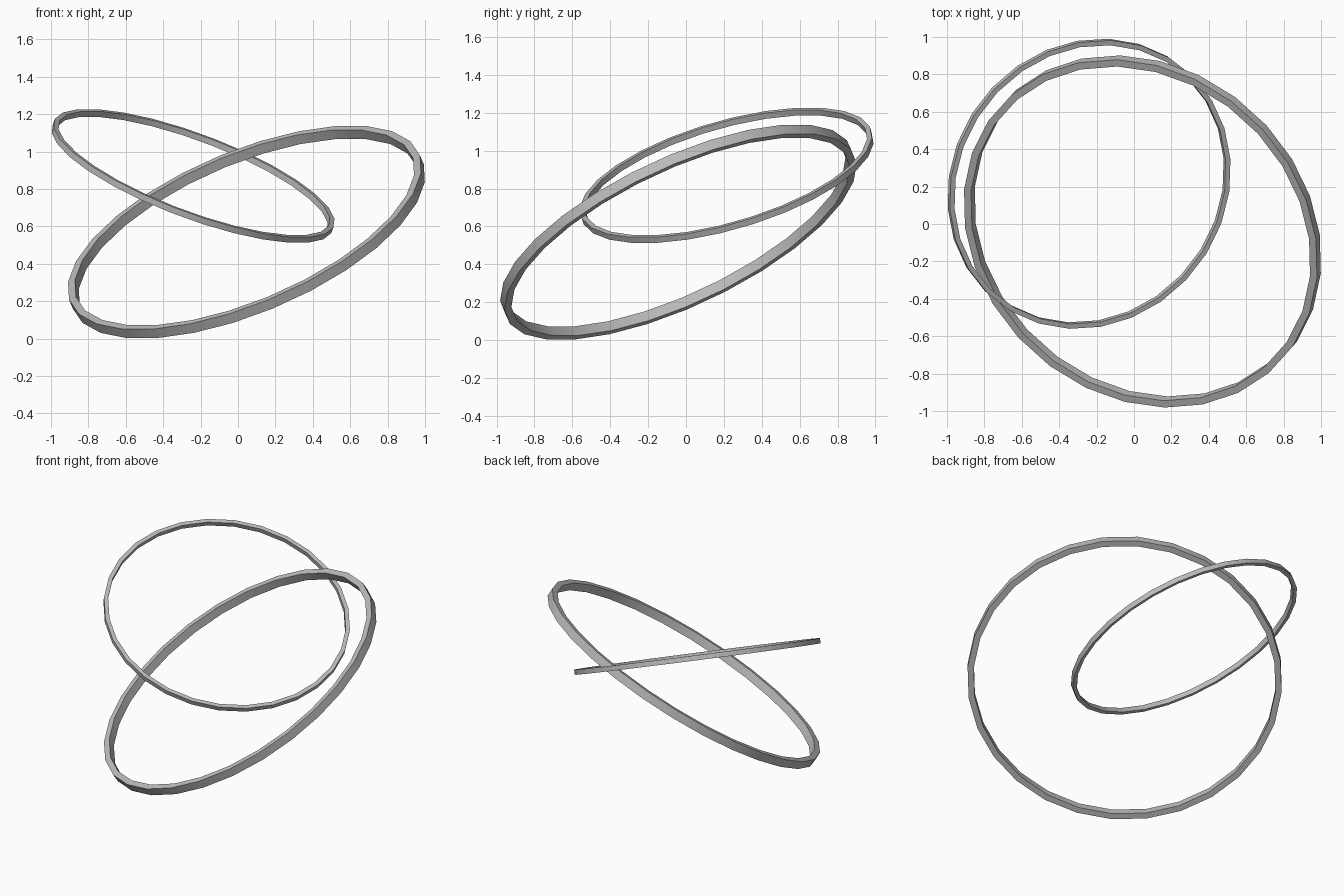
import bpy, bmesh, math
from mathutils import Vector, Matrix

cube = bpy.data.objects.get("Cube")
if cube:
    bpy.data.objects.remove(cube, do_unlink=True)

SEGMENTS = 28

grey = bpy.data.materials.new("plain_grey")
grey.use_nodes = True
colour = (0.5, 0.5, 0.5, 1)
grey.diffuse_color = colour
grey.node_tree.nodes["Principled BSDF"].inputs["Base Color"].default_value = colour


def make_ring(name, centre, normal, radius, width, height):
    """Sweep a rectangular section round a tilted axis."""
    axis = Vector(normal).normalized()
    level = Vector((0, 0, 1)).cross(axis).normalized()
    tilt = Matrix((level, axis.cross(level), axis)).transposed().to_4x4()

    # Rectangular section, turned by half a step
    bm = bmesh.new()
    corners = [(radius, -height / 2), (radius, height / 2),
               (radius - width, height / 2), (radius - width, -height / 2)]
    turn = Matrix.Rotation(math.pi / SEGMENTS, 3, 'Z')
    verts = [bm.verts.new(turn @ Vector((r, 0, z))) for r, z in corners]
    edges = [bm.edges.new((verts[i - 1], verts[i])) for i in range(4)]
    bmesh.ops.spin(bm, geom=verts + edges, cent=(0, 0, 0), axis=(0, 0, 1),
                   angle=math.tau, steps=SEGMENTS)
    bmesh.ops.remove_doubles(bm, verts=bm.verts[:], dist=0.0005)
    bmesh.ops.recalc_face_normals(bm, faces=bm.faces[:])

    mesh = bpy.data.meshes.new(name)
    bm.to_mesh(mesh)
    bm.free()
    mesh.materials.append(grey)
    ring = bpy.data.objects.new(name, mesh)
    ring.matrix_world = Matrix.Translation(centre) @ tilt
    bpy.context.collection.objects.link(ring)

    # Soft round the ring, crisp along its corners
    bpy.ops.object.select_all(action='DESELECT')
    ring.select_set(True)
    bpy.context.view_layer.objects.active = ring
    bpy.ops.object.shade_smooth_by_angle(angle=math.radians(30))


# Two crossing rings
make_ring("large_ring", (0.045, -0.04, 0.57), (-0.36, -0.4, 0.844), 1.015, 0.04, 0.057)
make_ring("small_ring", (-0.24, 0.215, 0.87), (0.34, -0.263, 0.904), 0.8, 0.027, 0.033)
